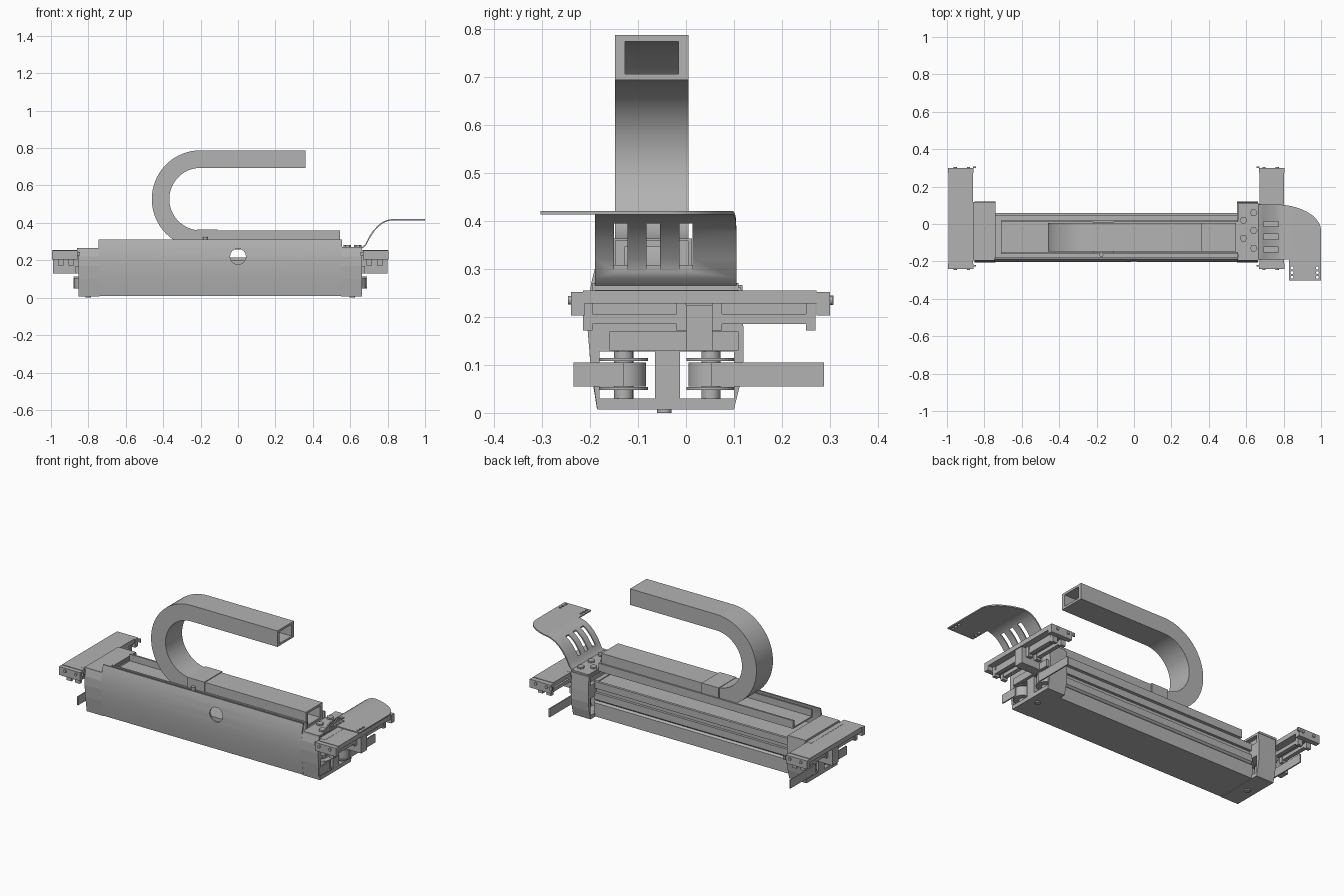
import bpy, bmesh, math
from mathutils import Vector

if "Cube" in bpy.data.objects:
    bpy.data.objects.remove(bpy.data.objects["Cube"], do_unlink=True)

grey = bpy.data.materials.new("satin grey")
grey.use_nodes = True
grey.diffuse_color = (0.45, 0.45, 0.45, 1)
grey.node_tree.nodes["Principled BSDF"].inputs["Base Color"].default_value = (0.45, 0.45, 0.45, 1)


def prism(name, pts, axis, a, b):
    """Extrude a 2D outline from a to b along an axis."""
    place = {"x": lambda p, t: (t, p[0], p[1]),
             "y": lambda p, t: (p[0], t, p[1]),
             "z": lambda p, t: (p[0], p[1], t)}[axis]
    bm = bmesh.new()
    low = [bm.verts.new(place(p, a)) for p in pts]
    high = [bm.verts.new(place(p, b)) for p in pts]
    bm.faces.new(low)
    bm.faces.new(high)
    for i in range(len(pts)):
        j = (i + 1) % len(pts)
        bm.faces.new((low[i], low[j], high[j], high[i]))
    bmesh.ops.recalc_face_normals(bm, faces=bm.faces)
    mesh = bpy.data.meshes.new(name)
    bm.to_mesh(mesh)
    bm.free()
    mesh.materials.append(grey)
    obj = bpy.data.objects.new(name, mesh)
    bpy.context.collection.objects.link(obj)
    return obj


def box(name, x, y, z):
    return prism(name, [(x[0], y[0]), (x[1], y[0]), (x[1], y[1]), (x[0], y[1])], "z", *z)


def arc(cx, cy, r, start, end, n):
    return [(cx + r * math.cos(math.radians(start + (end - start) * i / n)),
             cy + r * math.sin(math.radians(start + (end - start) * i / n))) for i in range(n + 1)]


def rod(name, u, v, r, axis, a, b, n=24):
    return prism(name, arc(u, v, r, 0, 360, n)[:-1], axis, a, b)


def cut(obj, cutters, op="DIFFERENCE"):
    """Apply boolean cutters, then drop them."""
    for c in cutters:
        c.hide_render = True
        mod = obj.modifiers.new("cut", "BOOLEAN")
        mod.operation, mod.solver, mod.object = op, "EXACT", c
    dg = bpy.context.evaluated_depsgraph_get()
    mesh = bpy.data.meshes.new_from_object(obj.evaluated_get(dg))
    obj.modifiers.clear()
    obj.data = mesh
    for c in cutters:
        bpy.data.objects.remove(c, do_unlink=True)
    return obj


def smooth(obj):
    bpy.ops.object.select_all(action="DESELECT")
    obj.select_set(True)
    bpy.context.view_layer.objects.active = obj
    bpy.ops.object.shade_smooth_by_angle(angle=math.radians(30))
    return obj


# Main beam: hollow extrusion with a stepped back
L, R = -0.745, 0.555
box("beam_floor", (L, R), (-0.185, 0.06), (0.01, 0.03))
box("beam_web", (L, R), (-0.065, -0.015), (0.03, 0.13))
prism("beam_top", [(-0.195, 0.13), (0.06, 0.13), (0.06, 0.15), (0.045, 0.15), (0.045, 0.175),
                   (0.06, 0.175), (0.06, 0.2), (-0.195, 0.2)], "x", L, R)
prism("beam_back_wall", [(0.04, 0.03), (0.06, 0.03), (0.06, 0.09), (0.05, 0.1),
                         (0.06, 0.11), (0.06, 0.13), (0.04, 0.13)], "x", L, R)

# Curved front cover with a round window
outer = [(-0.186, 0.01), (-0.194, 0.06), (-0.201, 0.12), (-0.204, 0.17),
         (-0.203, 0.22), (-0.198, 0.27), (-0.188, 0.31)]
cover = prism("front_cover", outer + [(y + 0.008, z) for y, z in reversed(outer)], "x", L, R)
smooth(cut(cover, [rod("window_cutter", 0, 0.22, 0.042, "y", -0.3, -0.1, 40)]))
rod("cover_pin", -0.175, -0.165, 0.011, "z", 0.26, 0.325)

# Upper channel carrying the tube
prism("upper_channel", [(-0.16, 0.258), (0.02, 0.258), (0.02, 0.305), (0.01, 0.305), (0.01, 0.266),
                        (-0.15, 0.266), (-0.15, 0.305), (-0.16, 0.305)], "x", -0.71, R)
box("back_rail", (L, R), (0.045, 0.06), (0.2, 0.215))


# Hooked square tube
def hook(name, big, small, top_end, low_end, y0, y1):
    cx, cz = -0.2, 0.527
    pts = [(top_end, cz + big)] + arc(cx, cz, big, 90, 270, 40) + [(low_end, cz - big),
          (low_end, cz - small)] + arc(cx, cz, small, 270, 90, 40) + [(top_end, cz + small)]
    return prism(name, pts, "y", y0, y1)


tube = hook("hooked_tube", 0.261, 0.167, 0.36, 0.545, -0.148, 0.005)
smooth(cut(tube, [hook("bore_cutter", 0.248, 0.18, 0.4, 0.6, -0.127, -0.016)]))
box("tube_clamp", (-0.22, -0.11), (-0.155, 0.012), (0.355, 0.364))
for y in (-0.155, 0.005):
    box("clamp_side", (-0.22, -0.11), (y, y + 0.007), (0.3, 0.364))

# End caps, rollers, belts and carriages, the same at both ends
CAP = [(-0.185, 0.007), (0.1, 0.007), (0.113, 0.06), (0.12, 0.11), (0.12, 0.17), (0.115, 0.262),
       (-0.195, 0.262), (-0.204, 0.22), (-0.205, 0.17), (-0.199, 0.1)]
for side, flip in (("left", False), ("right", True)):
    def X(x):
        return -0.19 - x if flip else x

    def span(a, b):
        return tuple(sorted((X(a), X(b))))

    def part(name, x, y, z):
        return box(side + "_" + name, span(*x), y, z)

    cap = prism(side + "_end_cap", CAP, "x", *span(0.55, 0.663))
    cut(cap, [part("roller_pocket", (0.5, 0.7), (-0.18, -0.065), (0.03, 0.128)),
              part("roller_pocket", (0.5, 0.7), (-0.012, 0.1), (0.03, 0.128)),
              part("inner_pocket", (0.5, 0.575), (-0.18, 0.1), (0.205, 0.25))])
    part("cap_lintel", (0.655, 0.68), (-0.16, 0.11), (0.13, 0.17))
    part("carriage_neck", (0.65, 0.8), (0.0, 0.055), (0.13, 0.225))
    rod(side + "_drain_plug", X(0.61), -0.045, 0.015, "z", 0, 0.02)

    for y, out in ((-0.13, -0.235), (0.052, 0.288)):
        smooth(rod(side + "_roller", X(0.638), y, 0.047, "z", 0.055, 0.105, 32))
        rod(side + "_roller_pin", X(0.638), y, 0.02, "z", 0.025, 0.135)
        for z in (0.048, 0.108):
            rod(side + "_roller_flange", X(0.638), y, 0.051, "z", z, z + 0.006, 32)
        part("belt_strap", (0.683, 0.69), tuple(sorted((y, out))), (0.055, 0.105))

    # Carriage deck with end blocks and guide feet
    part("carriage_deck", (0.672, 0.802), (-0.215, 0.272), (0.228, 0.255))
    part("carriage_core", (0.715, 0.765), (-0.21, 0.265), (0.205, 0.23))
    for y in (-0.24, 0.272):
        part("carriage_end", (0.668, 0.805), (y, y + 0.028), (0.203, 0.252))
    for y in (-0.246, 0.295):
        for x in (0.695, 0.765):
            rod(side + "_end_screw", X(x), 0.235, 0.009, "y", y, y + 0.011, 12)
    for y0, y1 in ((-0.215, 0.0), (0.055, 0.27)):
        for x in (0.69, 0.745):
            part("guide_rail", (x, x + 0.024), (y0, y1), (0.185, 0.206))
            for y in (y0, y1 - 0.02):
                part("guide_foot", (x - 0.003, x + 0.027), (y, y + 0.02), (0.172, 0.23))
    for y in (-0.246, 0.28):
        part("side_lug", (0.655, 0.67), (y + 0.02, y + 0.028), (0.225, 0.245))
    part("deck_bridge", (0.6, 0.7), (-0.19, 0.11), (0.235, 0.256))

# Raised cover plate over the right cap
box("right_cap_plate", (-0.86, -0.745), (-0.195, 0.118), (0.255, 0.267))

# Screwed foot of the bent bracket
box("bracket_foot", (0.557, 0.665), (-0.195, 0.11), (0.262, 0.271))
for x, y in ((0.585, 0.02), (0.585, -0.075), (0.64, 0.06), (0.64, -0.035), (0.64, -0.13)):
    rod("bracket_screw", x, y, 0.02, "z", 0.268, 0.281, 6)

# Bent sheet bracket trimmed to its outline, with slots and holes
bend = [(0.64, 0.271), (0.665, 0.272), (0.68, 0.285), (0.7, 0.325), (0.725, 0.362), (0.75, 0.388),
        (0.775, 0.406), (0.8, 0.416), (0.825, 0.421), (1.0, 0.421)]
ribbon = []
for i, p in enumerate(bend):
    a, b = Vector(bend[max(i - 1, 0)]), Vector(bend[min(i + 1, len(bend) - 1)])
    d = (b - a).normalized()
    ribbon.append((p[0] + d.y * 0.007, p[1] - d.x * 0.007))
bracket = prism("bent_bracket", bend + ribbon[::-1], "y", -0.35, 0.15)
outline = [(0.6, 0.105)] + [(0.75 + 0.25 * math.sin(t * math.pi / 20), -0.035 + 0.14 * math.cos(t * math.pi / 20))
                            for t in range(11)]
outline += [(1.0, -0.303), (0.828, -0.303), (0.828, -0.19), (0.6, -0.19)]
cut(bracket, [prism("outline_cutter", outline, "z", 0.2, 0.5)], "INTERSECT")
cutters = [box("slot_cutter", (0.692, 0.772), (y - 0.014, y + 0.014), (0.25, 0.5)) for y in (0.0, -0.068, -0.136)]
cutters += [rod("hole_cutter", x, y, 0.008, "z", 0.35, 0.5, 12) for x in (0.845, 0.98) for y in (-0.235, -0.26, -0.285)]
smooth(cut(bracket, cutters))
